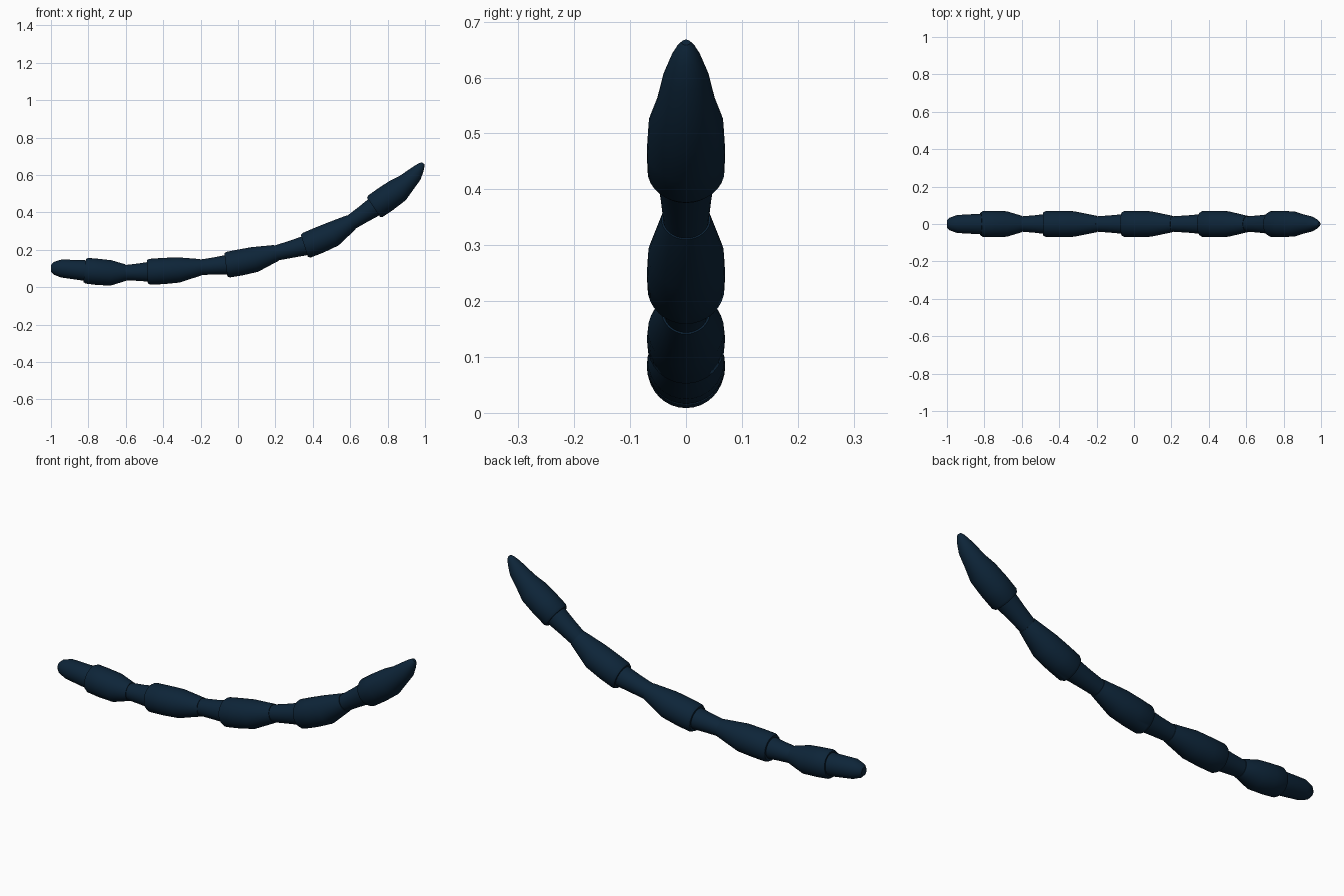
import bpy, bmesh, math
from mathutils import Vector

if "Cube" in bpy.data.objects:
    bpy.data.objects.remove(bpy.data.objects["Cube"])

SIDES = 32

# Curved spine, as (x, z) points
SPINE = [(-1.0, .102), (-.9, .099), (-.8, .087), (-.69, .076), (-.6, .078), (-.48, .082),
         (-.34, .090), (-.2, .107), (-.06, .119), (.08, .145), (.21, .185), (.36, .221),
         (.50, .279), (.61, .350), (.73, .430), (.86, .520), (.945, .600), (1.0, .677)]


def lerp_z(x):
    for (x0, z0), (x1, z1) in zip(SPINE, SPINE[1:]):
        if x <= x1:
            break
    return z0 + (z1 - z0) * (x - x0) / (x1 - x0)


def spine_z(x):
    # light averaging rounds the corners of the spine
    return (lerp_z(x - .02) + 2 * lerp_z(x) + lerp_z(x + .02)) / 4


def loft(name, rings, mat):
    """Closed tube of round rings (x, radius) set square to the spine."""
    bm = bmesh.new()
    loops = []
    for x, r in rings:
        slope = (spine_z(x + .07) - spine_z(x - .07)) / .14
        up = Vector((-slope, 0, 1)).normalized()
        c = Vector((x, 0, spine_z(x)))
        loops.append([bm.verts.new(c + r * (math.cos(a) * up + math.sin(a) * Vector((0, 1, 0))))
                      for a in (2 * math.pi * i / SIDES for i in range(SIDES))])
    for a, b in zip(loops, loops[1:]):
        for i in range(SIDES):
            j = (i + 1) % SIDES
            bm.faces.new((a[i], a[j], b[j], b[i]))
    bm.faces.new(loops[0])
    bm.faces.new(loops[-1])
    bmesh.ops.recalc_face_normals(bm, faces=bm.faces[:])
    me = bpy.data.meshes.new(name)
    bm.to_mesh(me)
    bm.free()
    me.materials.append(mat)
    ob = bpy.data.objects.new(name, me)
    bpy.context.collection.objects.link(ob)
    bpy.ops.object.select_all(action='DESELECT')
    ob.select_set(True)
    bpy.context.view_layer.objects.active = ob
    bpy.ops.object.shade_smooth_by_angle(angle=math.radians(30))


navy = bpy.data.materials.new("dark_navy")
navy.diffuse_color = (.004, .018, .040, 1)
navy.use_nodes = True
navy.node_tree.nodes["Principled BSDF"].inputs["Base Color"].default_value = navy.diffuse_color

# Blunt end
loft("blunt_end", [(-.999, .020), (-.985, .034), (-.945, .048), (-.82, .055)], navy)

# Swollen segments: collar, thick body, taper down to a neck
BULGES = [(-.82, -.68, -.60), (-.485, -.32, -.20), (-.065, .09, .205), (.355, .505, .605)]
for i, (start, end, neck) in enumerate(BULGES):
    mid = (start + end) / 2
    loft(f"segment_{i + 1}", [(start, .062), (start + .012, .069), (mid, .070),
                              (end, .068), (neck, .044)], navy)

# Necks flaring into the next collar
NECKS = [(-.60, -.475), (-.20, -.055), (.205, .365), (.605, .73)]
for i, (a, b) in enumerate(NECKS):
    loft(f"neck_{i + 1}", [(a, .041), ((a + b) / 2, .046), (b, .053)], navy)

# Last segment with the pointed tip
loft("tip_segment", [(.725, .062), (.735, .069), (.79, .070), (.855, .067), (.90, .052),
                     (.945, .041), (.972, .026), (.984, .016), (.990, .008)], navy)
